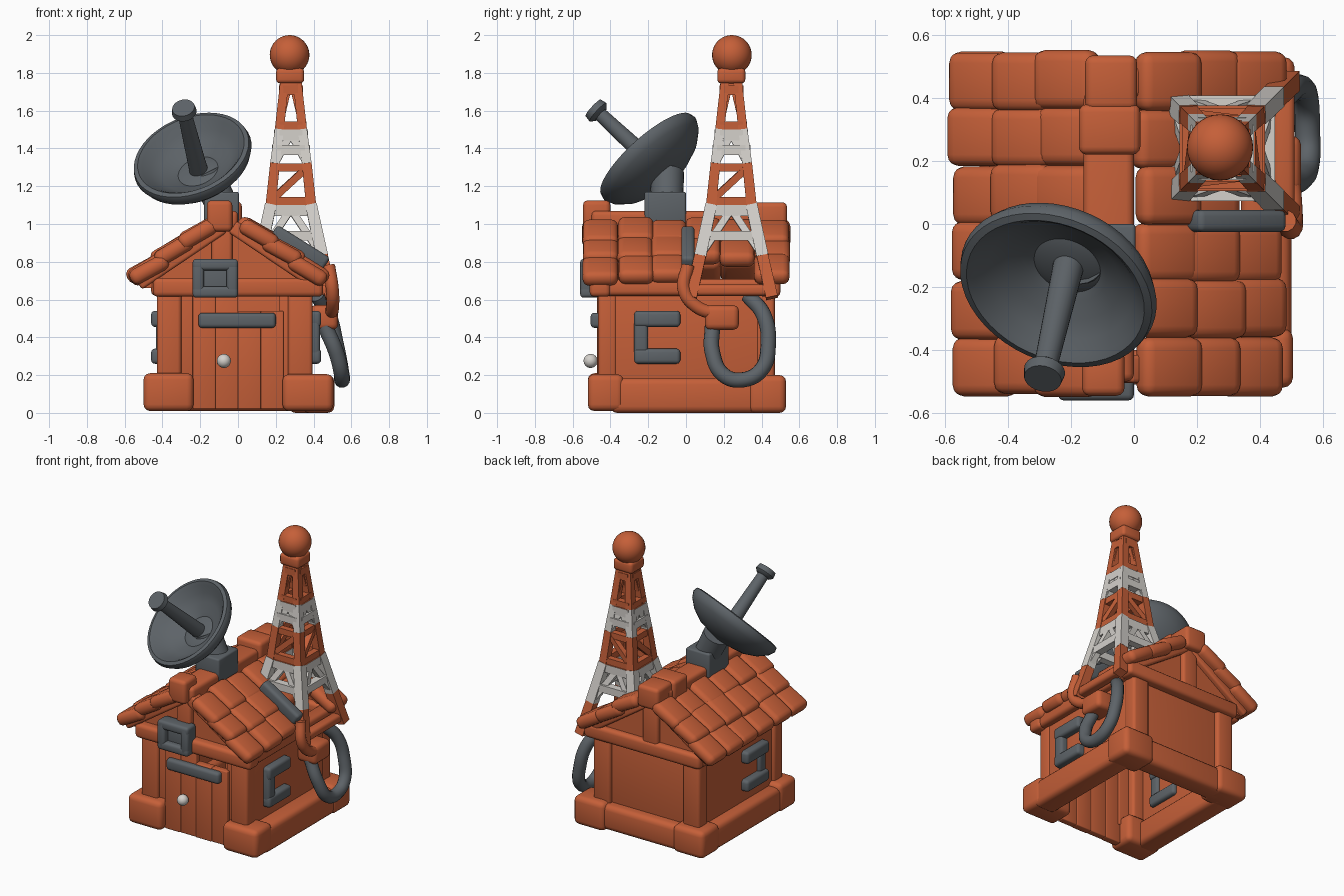
import bpy, bmesh, math, random
from mathutils import Vector, Matrix

if "Cube" in bpy.data.objects:
    bpy.data.objects.remove(bpy.data.objects["Cube"])

random.seed(4)


def material(name, rgb):
    m = bpy.data.materials.new(name)
    m.diffuse_color = (*rgb, 1)
    m.use_nodes = True
    m.node_tree.nodes["Principled BSDF"].inputs["Base Color"].default_value = m.diffuse_color
    return m


ORANGE = material("burnt orange", (0.56, 0.115, 0.04))
GREY = material("slate grey", (0.11, 0.125, 0.138))
WHITE = material("off white", (0.66, 0.635, 0.60))


def finish(name, bm, *mats):
    bmesh.ops.recalc_face_normals(bm, faces=bm.faces)
    me = bpy.data.meshes.new(name)
    bm.to_mesh(me)
    bm.free()
    for m in mats:
        me.materials.append(m)
    ob = bpy.data.objects.new(name, me)
    bpy.context.collection.objects.link(ob)
    bpy.ops.object.select_all(action='DESELECT')
    ob.select_set(True)
    bpy.context.view_layer.objects.active = ob
    bpy.ops.object.shade_smooth_by_angle(angle=math.radians(45))
    return ob


def add_block(bm, c, s, bevel=0.02, ry=0.0):
    """Rounded block from centre and size, tilted about y."""
    t = bmesh.new()
    bmesh.ops.create_cube(t, size=1, matrix=Matrix.Diagonal((*s, 1)))
    if bevel:
        bmesh.ops.bevel(t, geom=t.edges[:], offset=bevel, segments=3, profile=0.5, affect='EDGES')
    t.transform(Matrix.Translation(c) @ Matrix.Rotation(ry, 4, 'Y'))
    me = bpy.data.meshes.new("tmp")
    t.to_mesh(me)
    t.free()
    bm.from_mesh(me)
    bpy.data.meshes.remove(me)


def blocks(name, mat, boxes, bevel=0.02):
    """Each box: x0, x1, y0, y1, z0, z1."""
    bm = bmesh.new()
    for x0, x1, y0, y1, z0, z1 in boxes:
        add_block(bm, ((x0 + x1) / 2, (y0 + y1) / 2, (z0 + z1) / 2), (x1 - x0, y1 - y0, z1 - z0), bevel)
    return finish(name, bm, mat)


def add_beam(bm, p, q, r1, r2=None, sides=4):
    """Tapered bar between two points."""
    p, q = Vector(p), Vector(q)
    d = q - p
    if sides == 4 and d.z > 0.7 * d.length:     # keep upright bars square to the axes
        rot = Vector((0, 0, 1)).rotation_difference(d).to_matrix().to_4x4()
    else:
        rot = d.to_track_quat('Z', 'Y').to_matrix().to_4x4()
    m = Matrix.Translation((p + q) / 2) @ rot
    if sides == 4:
        m = m @ Matrix.Rotation(math.pi / 4, 4, 'Z')
    bmesh.ops.create_cone(bm, cap_ends=True, segments=sides, radius1=r1,
                          radius2=r1 if r2 is None else r2, depth=d.length, matrix=m)


def ball(name, mat, c, r):
    bm = bmesh.new()
    bmesh.ops.create_uvsphere(bm, u_segments=32, v_segments=20, radius=r, matrix=Matrix.Translation(c))
    return finish(name, bm, mat)


def tube(name, mat, pts, r):
    cu = bpy.data.curves.new(name, 'CURVE')
    cu.dimensions = '3D'
    cu.bevel_depth, cu.bevel_resolution, cu.use_fill_caps = r, 4, True
    sp = cu.splines.new('BEZIER')
    sp.bezier_points.add(len(pts) - 1)
    for b, p in zip(sp.bezier_points, pts):
        b.co, b.handle_left_type, b.handle_right_type = p, 'AUTO', 'AUTO'
    cu.materials.append(mat)
    ob = bpy.data.objects.new(name, cu)
    bpy.context.collection.objects.link(ob)


# Foundation beams with chunky corner blocks, open at the door
blocks("foundation", ORANGE, [
    (-0.49, -0.33, -0.40, 0.42, 0.01, 0.185), (0.34, 0.50, -0.40, 0.42, 0.0, 0.185),
    (-0.36, 0.38, 0.36, 0.51, 0.01, 0.185),
    (-0.50, -0.235, -0.52, -0.33, 0.01, 0.21), (0.235, 0.505, -0.52, -0.33, 0.01, 0.205),
    (-0.50, -0.26, 0.33, 0.53, 0.01, 0.20), (0.27, 0.51, 0.33, 0.53, 0.0, 0.20)], 0.035)

# Walls, corner posts, top beams
blocks("wall_panels", ORANGE, [
    (-0.41, -0.38, -0.42, 0.43, 0.12, 0.68), (0.36, 0.39, -0.42, 0.43, 0.12, 0.68),
    (-0.40, 0.38, 0.41, 0.44, 0.12, 0.68), (-0.40, -0.22, -0.44, -0.41, 0.15, 0.66),
    (0.22, 0.38, -0.44, -0.41, 0.15, 0.66)], 0.006)
blocks("corner_posts", ORANGE, [
    (x, x + 0.13, y, y + 0.1, 0.15, 0.66) for x in (-0.43, 0.265) for y in (-0.465, 0.37)])
blocks("top_beams", ORANGE, [
    (-0.45, 0.45, -0.51, -0.40, 0.615, 0.715), (-0.45, 0.45, 0.39, 0.50, 0.615, 0.715),
    (-0.46, -0.37, -0.46, 0.46, 0.62, 0.71), (0.34, 0.44, -0.46, 0.46, 0.62, 0.71)], 0.025)

# Door boards, bar and knob
blocks("door_boards", ORANGE, [
    (-0.24 + i * 0.12, -0.119 + i * 0.12, -0.47 + 0.004 * (i % 2), -0.42, 0.02, 0.625 if i < 2 else 0.54)
    for i in range(4)], 0.006)
blocks("door_bar", GREY, [(-0.21, 0.20, -0.505, -0.44, 0.45, 0.53)])
ball("door_knob", WHITE, (-0.075, -0.505, 0.275), 0.037)

# Side windows: two rails and a front post, poking through the walls
for name, x0, x1, px0, px1 in (("left_window", -0.46, -0.35, -0.435, -0.36), ("right_window", 0.33, 0.44, 0.34, 0.435)):
    blocks(name, GREY, [(x0, x1, -0.275, -0.03, 0.26, 0.34), (x0, x1, -0.275, -0.03, 0.455, 0.54),
                        (px0, px1, -0.275, -0.20, 0.27, 0.53)])

# Gables
CX = -0.055
bm = bmesh.new()
for y in (-0.45, 0.43):
    pr = [(CX - 0.45, 0.66), (CX + 0.45, 0.66), (CX, 0.99)]
    a = [bm.verts.new((x, y, z)) for x, z in pr]
    b = [bm.verts.new((x, y + 0.03, z)) for x, z in pr]
    bm.faces.new(a)
    bm.faces.new(b)
    for i in range(3):
        bm.faces.new((a[i], a[i - 1], b[i - 1], b[i]))
finish("gable_panels", bm, ORANGE)
blocks("king_posts", ORANGE, [(-0.14, -0.03, -0.49, -0.42, 0.66, 1.0), (-0.12, 0.0, 0.40, 0.49, 0.66, 1.0)])
bm = bmesh.new()
for y in (-0.46, 0.45):
    for s in (-1, 1):
        add_block(bm, (CX + s * 0.25, y, 0.835), (0.54, 0.09, 0.075), 0.015, s * math.radians(34))
finish("rafters", bm, ORANGE)

# Gable window: square frame with recessed pane
blocks("gable_window", GREY, [
    (-0.24, 0.0, -0.56, -0.46, 0.755, 0.815), (-0.24, 0.0, -0.56, -0.46, 0.61, 0.67),
    (-0.24, -0.18, -0.56, -0.46, 0.62, 0.81), (-0.06, 0.0, -0.56, -0.46, 0.62, 0.81),
    (-0.22, -0.02, -0.52, -0.46, 0.63, 0.79)], 0.018)

# Roof: three courses of rounded tiles on each slope, gap under the tower
bm = bmesh.new()
for s in (-1, 1):
    for course, (d, z) in enumerate(((0.425, 0.76), (0.295, 0.858), (0.155, 0.95))):
        for row in range(6):
            if s == 1 and course == 0 and row in (3, 4):
                continue
            y = -0.45 + row * 0.181 + random.uniform(-0.006, 0.006)
            add_block(bm, (CX + s * (d + random.uniform(-0.012, 0.012)), y, z + random.uniform(-0.008, 0.008)),
                      (0.222, 0.188, 0.085), 0.036, s * math.radians(30 + random.uniform(-2, 2)))
finish("roof_tiles", bm, ORANGE)
blocks("ridge_caps", ORANGE, [
    (-0.16, 0.0, -0.50, 0.42, 0.96, 1.07), (-0.165, -0.03, -0.545, -0.40, 0.96, 1.125),
    (-0.175, 0.02, 0.22, 0.38, 0.97, 1.12), (-0.155, 0.01, 0.36, 0.535, 0.96, 1.115)], 0.025)

# Dish pedestal, joint, bowl and feed arm
blocks("dish_pedestal", GREY, [(-0.18, 0.005, -0.22, 0.0, 1.0, 1.17)], 0.012)
bm = bmesh.new()
add_beam(bm, (-0.10, -0.10, 1.13), (-0.17, -0.10, 1.27), 0.085, 0.09, 24)
finish("dish_joint", bm, GREY)
bm = bmesh.new()
prof = [(0, -0.10), (0.08, -0.105), (0.11, -0.115), (0.135, -0.10), (0.19, -0.075), (0.24, -0.04), (0.275, -0.002),
        (0.295, 0.015), (0.318, 0.008), (0.325, -0.02), (0.305, -0.06), (0.25, -0.11), (0.17, -0.15), (0, -0.18)]
vs = [bm.verts.new((r, 0, z)) for r, z in prof]
es = [bm.edges.new(vs[i:i + 2]) for i in range(len(vs) - 1)]
bmesh.ops.spin(bm, geom=vs + es, cent=(0, 0, 0), axis=(0, 0, 1), angle=2 * math.pi, steps=48)
bmesh.ops.remove_doubles(bm, verts=bm.verts, dist=0.0005)
bm.transform(Matrix.Translation((-0.245, -0.205, 1.36)) @
             Vector((-0.29, -0.64, 0.71)).to_track_quat('Z', 'Y').to_matrix().to_4x4())
finish("dish_bowl", bm, GREY)
bm = bmesh.new()
base, tip = Vector((-0.205, -0.12, 1.27)), Vector((-0.287, -0.48, 1.605))
n = (tip - base).normalized()
add_beam(bm, base, tip, 0.05, 0.036, 24)
add_beam(bm, tip - n * 0.04, tip - n * 0.02, 0.045, 0.066, 24)
add_beam(bm, tip - n * 0.02, tip + n * 0.015, 0.066, 0.06, 24)
finish("dish_feed_arm", bm, GREY)

# Lattice tower, striped by height
TX, TY = 0.28, 0.24
LEVELS = [(0.61, 0.215), (0.83, 0.165), (1.10, 0.107), (1.32, 0.084), (1.50, 0.061), (1.76, 0.033)]
CORNERS = [(-1, -1), (1, -1), (1, 1), (-1, 1)]


def corner(i, lev):
    z, h = lev
    return Vector((TX + CORNERS[i % 4][0] * h, TY + CORNERS[i % 4][1] * h, z))


bm = bmesh.new()
for k in range(5):
    lo, hi = LEVELS[k], LEVELS[k + 1]
    w = (0.045, 0.045, 0.038, 0.036, 0.034)[k]
    for i in range(4):
        if k == 0 and i in (0, 3):
            continue        # inner legs stop at the roof
        add_beam(bm, corner(i, lo), corner(i, hi), w, w - 0.002)
    if k == 0:
        continue
    for i in range(4):
        a, b, c, d = corner(i, lo), corner(i + 1, lo), corner(i, hi), corner(i + 1, hi)
        up = Vector((0, 0, 0.022))
        if k in (1, 3):     # white bands: A-shaped bracing
            mid = (c + d) / 2 - up
            add_beam(bm, c - up * 1.3, d - up * 1.3, 0.04)
            add_beam(bm, a, mid, 0.027)
            add_beam(bm, b, mid, 0.027)
            add_beam(bm, (a * 0.6 + c * 0.4), (b * 0.6 + d * 0.4), 0.036)
        elif k == 2:        # orange band: rails and one diagonal
            add_beam(bm, c - up, d - up, 0.03)
            add_beam(bm, a + up, b + up, 0.03)
            p, q = (a, d) if i < 2 else (b, c)
            add_beam(bm, p + up, q - up, 0.026)
        else:               # slim top: tall slits
            add_beam(bm, a + up, b + up, 0.03)
            add_beam(bm, a.lerp(c, 0.8), b.lerp(d, 0.8), 0.035)
            add_beam(bm, a, c.lerp(d, 0.5), 0.018)
            add_beam(bm, b, c.lerp(d, 0.5), 0.018)
tower = finish("lattice_tower", bm, ORANGE, WHITE)
for f in tower.data.polygons:
    z = f.center.z
    f.material_index = int(0.835 < z < 1.098 or 1.322 < z < 1.498)
blocks("tower_collar", ORANGE, [(TX - 0.06, TX + 0.05, TY - 0.06, TY + 0.06, 1.70, 1.76),
                                (TX - 0.078, TX + 0.07, TY - 0.074, TY + 0.074, 1.745, 1.825)], 0.02)
ball("tower_ball", ORANGE, (0.273, 0.243, 1.895), 0.105)

# Grey flashing on the roof by the tower
bm = bmesh.new()
add_block(bm, (0.325, 0.01, 0.87), (0.33, 0.07, 0.09), 0.02, math.radians(32))
finish("tower_flashing", bm, GREY)

# Tower brackets on the right wall
blocks("tower_foot_rail", ORANGE, [(0.44, 0.51, 0.0, 0.46, 0.62, 0.68)])
tube("tower_bracket", ORANGE, [(0.48, 0.01, 0.78), (0.50, -0.01, 0.65), (0.50, 0.06, 0.56), (0.49, 0.18, 0.52)], 0.035)
blocks("bracket_block", ORANGE, [(0.38, 0.53, 0.10, 0.28, 0.44, 0.57)], 0.03)

# Hanging cable loop
tube("cable_loop", GREY, [(0.46, 0.14, 0.46), (0.52, 0.14, 0.32), (0.55, 0.20, 0.20), (0.55, 0.30, 0.175),
                          (0.545, 0.40, 0.23), (0.52, 0.435, 0.36), (0.48, 0.41, 0.52), (0.42, 0.33, 0.62)], 0.041)
